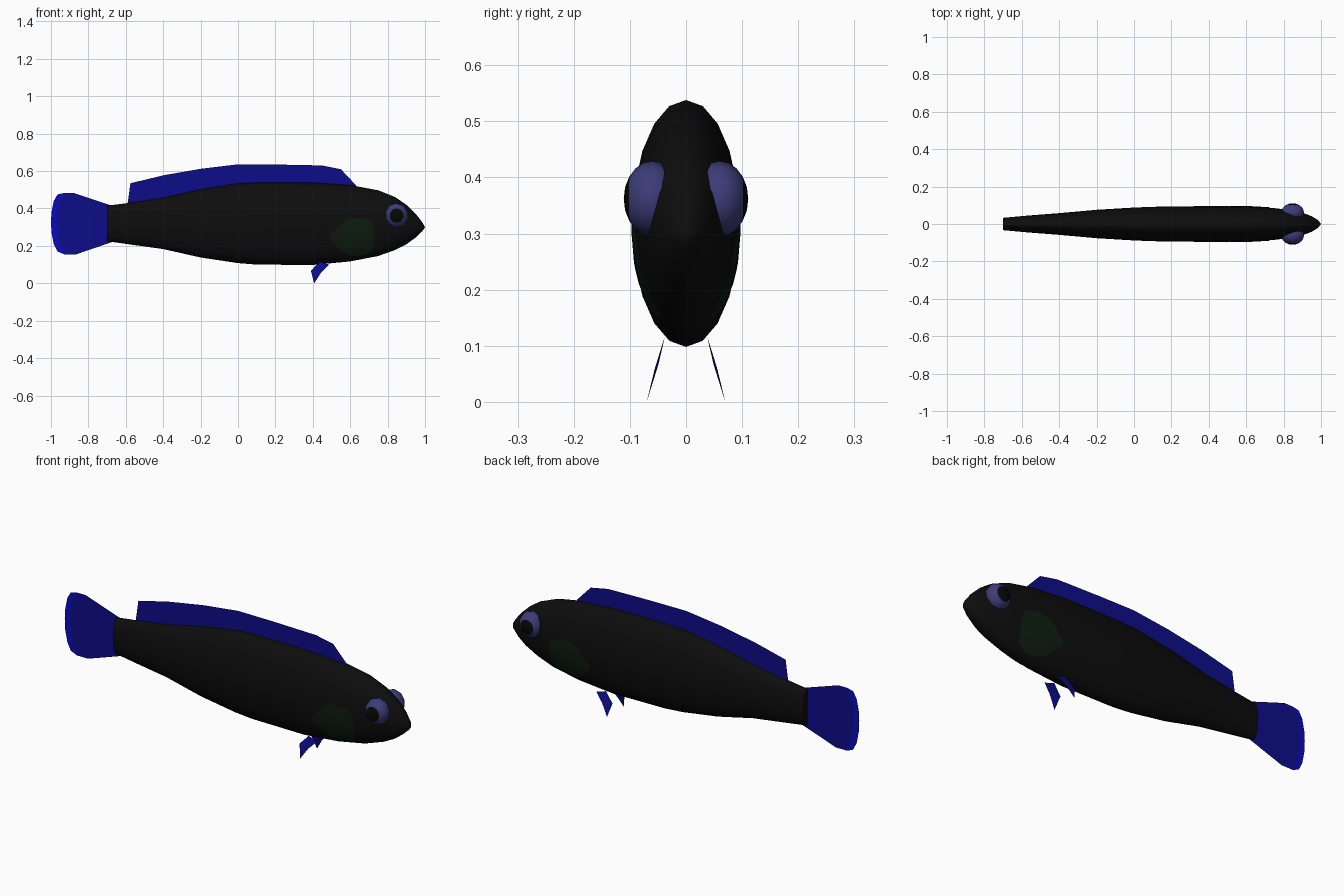
import bpy, bmesh, math
from mathutils import Matrix

if "Cube" in bpy.data.objects:
    bpy.data.objects.remove(bpy.data.objects["Cube"])


def material(name, rgb):
    m = bpy.data.materials.new(name)
    m.diffuse_color = (*rgb, 1)
    m.use_nodes = True
    m.node_tree.nodes["Principled BSDF"].inputs["Base Color"].default_value = m.diffuse_color
    return m


BLACK = material("body black", (0.004, 0.004, 0.004))
BLUE = material("fin blue", (0.004, 0.004, 0.25))
BRIGHT = material("tail edge blue", (0.003, 0.003, 0.53))
GREEN = material("dark green", (0.004, 0.012, 0.005))
VIOLET = material("eye violet", (0.045, 0.045, 0.19))
PUPIL = material("pupil black", (0.002, 0.002, 0.002))


def make(name, verts, faces, mats, smooth=False):
    me = bpy.data.meshes.new(name)
    me.from_pydata(verts, [], faces)
    for m in mats:
        me.materials.append(m)
    bm = bmesh.new()
    bm.from_mesh(me)
    bmesh.ops.recalc_face_normals(bm, faces=bm.faces)
    bm.to_mesh(me)
    bm.free()
    for p in me.polygons:
        p.use_smooth = smooth
    ob = bpy.data.objects.new(name, me)
    bpy.context.collection.objects.link(ob)
    return ob


# Body stations: x, bottom, top, half width
S = [(-0.70, 0.225, 0.415, 0.033), (-0.58, 0.208, 0.43, 0.044),
     (-0.40, 0.183, 0.457, 0.058), (-0.20, 0.138, 0.502, 0.076),
     (0.00, 0.108, 0.534, 0.088), (0.10, 0.100, 0.538, 0.092),
     (0.40, 0.098, 0.538, 0.096), (0.60, 0.117, 0.525, 0.094),
     (0.75, 0.146, 0.497, 0.085), (0.84, 0.178, 0.461, 0.074),
     (0.90, 0.208, 0.420, 0.060), (0.95, 0.245, 0.372, 0.042),
     (0.985, 0.278, 0.326, 0.020)]


def station(x):
    for a, b in zip(S, S[1:]):
        if x <= b[0]:
            t = (x - a[0]) / (b[0] - a[0])
            return [p + (q - p) * t for p, q in zip(a, b)]
    return S[-1]


# Body: lofted ellipses closed at the snout
N = 20
verts, faces = [], []
for x, lo, hi, w in S:
    for k in range(N):
        a = 2 * math.pi * k / N
        verts.append((x, w * math.sin(a), (lo + hi) / 2 + (hi - lo) / 2 * math.cos(a)))
for i in range(len(S) - 1):
    for k in range(N):
        j = (k + 1) % N
        faces.append((i * N + k, i * N + j, (i + 1) * N + j, (i + 1) * N + k))
verts.append((1.0, 0, 0.30))
last = (len(S) - 1) * N
for k in range(N):
    faces.append((last + k, last + (k + 1) % N, len(verts) - 1))
faces.append(tuple(range(N)))
body = make("body", verts, faces, [BLACK], True)
bpy.context.view_layer.objects.active = body
body.select_set(True)
bpy.ops.object.shade_smooth_by_angle(angle=math.radians(50))
body.select_set(False)

# Dorsal fin: thin sheet rising from the back
top = [(-0.575, 0.535), (-0.40, 0.577), (-0.20, 0.612), (0.0, 0.636),
       (0.20, 0.635), (0.45, 0.630), (0.55, 0.610), (0.63, 0.525)]
base = [-0.59] + [x for x, z in top[1:]]
verts = [(x, 0, z) for x, z in top]
verts += [(x, 0, station(x)[2] - (0 if x < -0.58 else 0.02)) for x in base]
n = len(top)
make("dorsal_fin", verts, [(i, i + 1, n + i + 1, n + i) for i in range(n - 1)], [BLUE])

# Tail fin: upright columns, with a bright rear edge
outer = [(-0.865, 0.155), (-0.93, 0.155), (-0.965, 0.17), (-0.985, 0.21), (-0.997, 0.27),
         (-1.0, 0.33), (-0.997, 0.38), (-0.985, 0.44), (-0.965, 0.475), (-0.93, 0.483), (-0.88, 0.483)]
inner = [(-0.865, 0.155), (-0.92, 0.165), (-0.942, 0.185), (-0.958, 0.22), (-0.968, 0.27),
         (-0.972, 0.33), (-0.968, 0.38), (-0.958, 0.43), (-0.942, 0.46), (-0.92, 0.475), (-0.88, 0.483)]
n = len(outer)
root = [(-0.66, 0.225 + 0.185 * i / (n - 1)) for i in range(n)]
verts = [(x, 0, z) for x, z in root + inner + outer]
faces = [(i, i + 1, n + i + 1, n + i) for i in range(n - 1)]
rim = [(n + i, n + i + 1, 2 * n + i + 1, 2 * n + i) for i in range(n - 1)]
tail = make("tail_fin", verts, faces + rim, [BLUE, BRIGHT])
for p in tail.data.polygons:
    p.material_index = int(p.index >= n - 1)

# Side fin outline, laid on the flank
PATCH = [(0.49, 0.25), (0.54, 0.305), (0.58, 0.342), (0.63, 0.35), (0.70, 0.34),
         (0.725, 0.31), (0.73, 0.24), (0.72, 0.175), (0.68, 0.152), (0.62, 0.146),
         (0.56, 0.165), (0.52, 0.21), (0.49, 0.235)]


def flank(x, z, side):
    _, lo, hi, w = station(x)
    t = (z - (lo + hi) / 2) / ((hi - lo) / 2)
    return (x, side * (w * math.sqrt(max(0, 1 - t * t)) + 0.003), z)


for side, tag in ((-1, "right"), (1, "left")):
    cx, cz, n = 0.63, 0.25, len(PATCH)
    verts = [flank(cx + (x - cx) * r / 4, cz + (z - cz) * r / 4, side)
             for r in range(1, 5) for x, z in PATCH] + [flank(cx, cz, side)]
    faces = [(r * n + k, r * n + (k + 1) % n, (r + 1) * n + (k + 1) % n, (r + 1) * n + k)
             for r in range(3) for k in range(n)]
    faces += [(k, (k + 1) % n, 4 * n) for k in range(n)]
    make(tag + "_side_fin", verts, faces, [GREEN], True)

    # Belly fins
    make(tag + "_belly_fin",
         [(0.435, side * 0.038, 0.115), (0.39, side * 0.049, 0.067),
          (0.407, side * 0.07, 0.0), (0.445, side * 0.056, 0.058), (0.487, side * 0.043, 0.10)],
         [(0, 1, 3, 4), (1, 2, 3)], [BLUE])

    # Eyes: flattened balls with the pole facing outward as pupil
    bm = bmesh.new()
    bmesh.ops.create_uvsphere(bm, u_segments=10, v_segments=10, radius=1)
    for f in bm.faces:
        f.smooth = True
        f.material_index = int(f.calc_center_median().z > 0.82)
    bm.transform(Matrix.Translation((0.848, side * 0.060, 0.362))
                 @ Matrix.Diagonal((0.064, 0.051, 0.067, 1))
                 @ Matrix.Rotation(-side * math.pi / 2, 4, "X"))
    me = bpy.data.meshes.new(tag + "_eye")
    bm.to_mesh(me)
    bm.free()
    me.materials.append(VIOLET)
    me.materials.append(PUPIL)
    bpy.context.collection.objects.link(bpy.data.objects.new(tag + "_eye", me))
